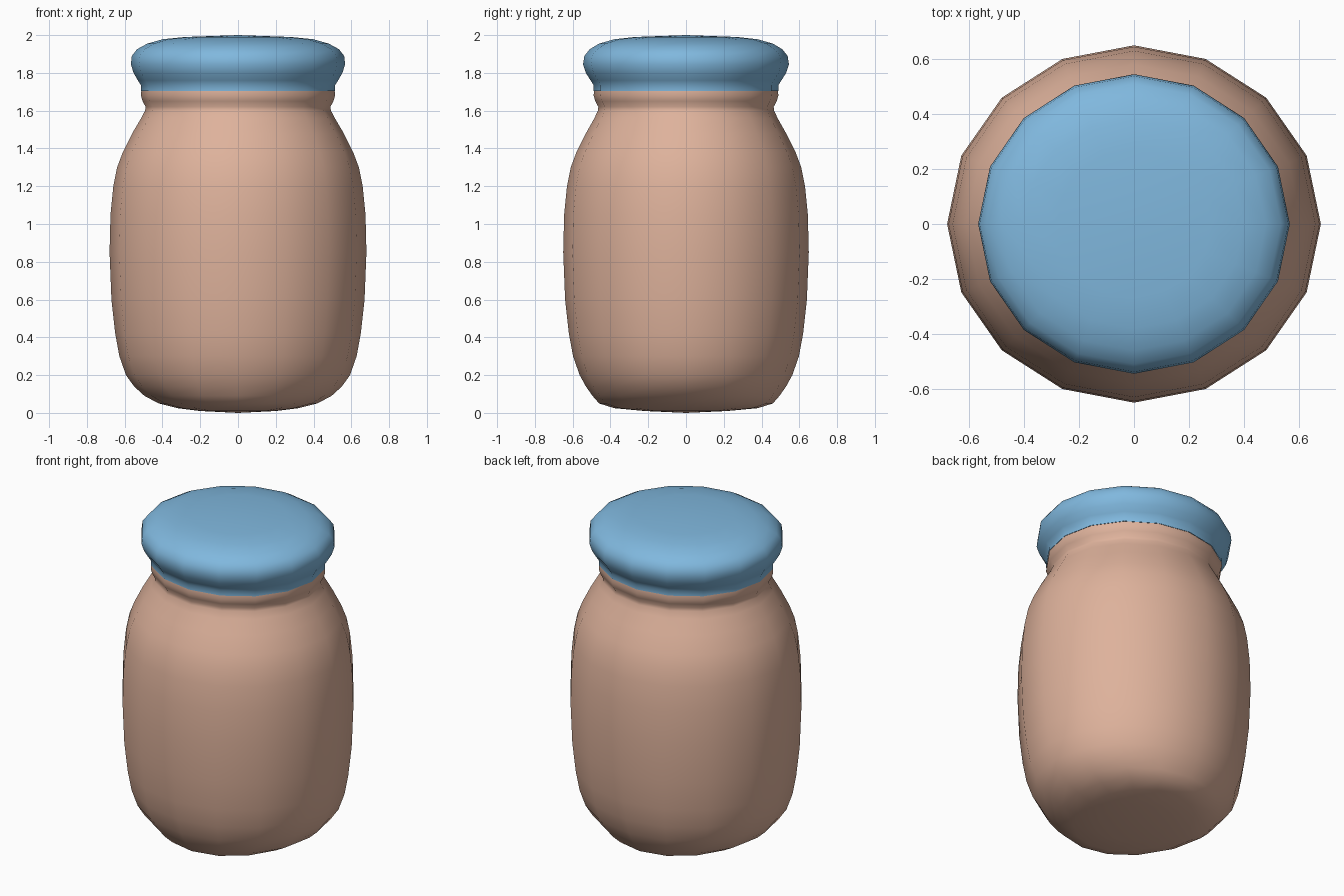
import bpy, bmesh, math

if "Cube" in bpy.data.objects:
    bpy.data.objects.remove(bpy.data.objects["Cube"])

SIDES = 16


def material(name, rgb):
    m = bpy.data.materials.new(name)
    m.diffuse_color = (*rgb, 1)
    m.use_nodes = True
    m.node_tree.nodes["Principled BSDF"].inputs["Base Color"].default_value = m.diffuse_color
    return m


def lathe(name, rings, mat, bottom_z=None, top_z=None):
    """Skin 16-sided elliptical rings (z, rx, ry), optionally closed by shallow caps."""
    bm = bmesh.new()
    loops = []
    for z, rx, ry in rings:
        loops.append([bm.verts.new((rx * math.cos(2 * math.pi * i / SIDES),
                                    ry * math.sin(2 * math.pi * i / SIDES), z))
                      for i in range(SIDES)])
    for a, b in zip(loops, loops[1:]):
        for i in range(SIDES):
            j = (i + 1) % SIDES
            bm.faces.new((a[i], a[j], b[j], b[i]))
    for z, loop, flip in ((bottom_z, loops[0], True), (top_z, loops[-1], False)):
        if z is None:
            continue
        c = bm.verts.new((0, 0, z))
        for i in range(SIDES):
            p, q = loop[i], loop[(i + 1) % SIDES]
            bm.faces.new((q, p, c) if flip else (p, q, c))
    for f in bm.faces:
        f.smooth = True
    me = bpy.data.meshes.new(name)
    bm.to_mesh(me)
    bm.free()
    me.materials.append(mat)
    ob = bpy.data.objects.new(name, me)
    bpy.context.collection.objects.link(ob)
    return ob


clay = material("tan clay", (0.73, 0.445, 0.33))
blue = material("sky blue", (0.216, 0.479, 0.73))

# Jar body: rounded base, bulging sides, shoulder and neck bead
lathe("jar_body", [
    (0.01, 0.20, 0.22), (0.025, 0.32, 0.38), (0.05, 0.42, 0.46), (0.09, 0.495, 0.495),
    (0.14, 0.55, 0.53), (0.20, 0.593, 0.563), (0.30, 0.628, 0.598), (0.42, 0.65, 0.62),
    (0.60, 0.67, 0.64), (0.85, 0.68, 0.65), (1.05, 0.675, 0.645), (1.20, 0.66, 0.63),
    (1.30, 0.64, 0.61), (1.38, 0.61, 0.58), (1.48, 0.56, 0.53), (1.56, 0.513, 0.485),
    (1.60, 0.492, 0.467), (1.62, 0.489, 0.464), (1.65, 0.505, 0.48), (1.68, 0.514, 0.489),
    (1.705, 0.512, 0.487)], clay, bottom_z=0.0)

# Lid: flared, rounded rim with a shallow domed top
lathe("lid", [
    (1.705, 0.514, 0.489), (1.735, 0.514, 0.489), (1.76, 0.53, 0.505), (1.80, 0.553, 0.53),
    (1.845, 0.567, 0.545), (1.89, 0.562, 0.538), (1.925, 0.535, 0.51), (1.955, 0.48, 0.46),
    (1.978, 0.40, 0.38), (1.99, 0.28, 0.27)], blue, top_z=2.0)
